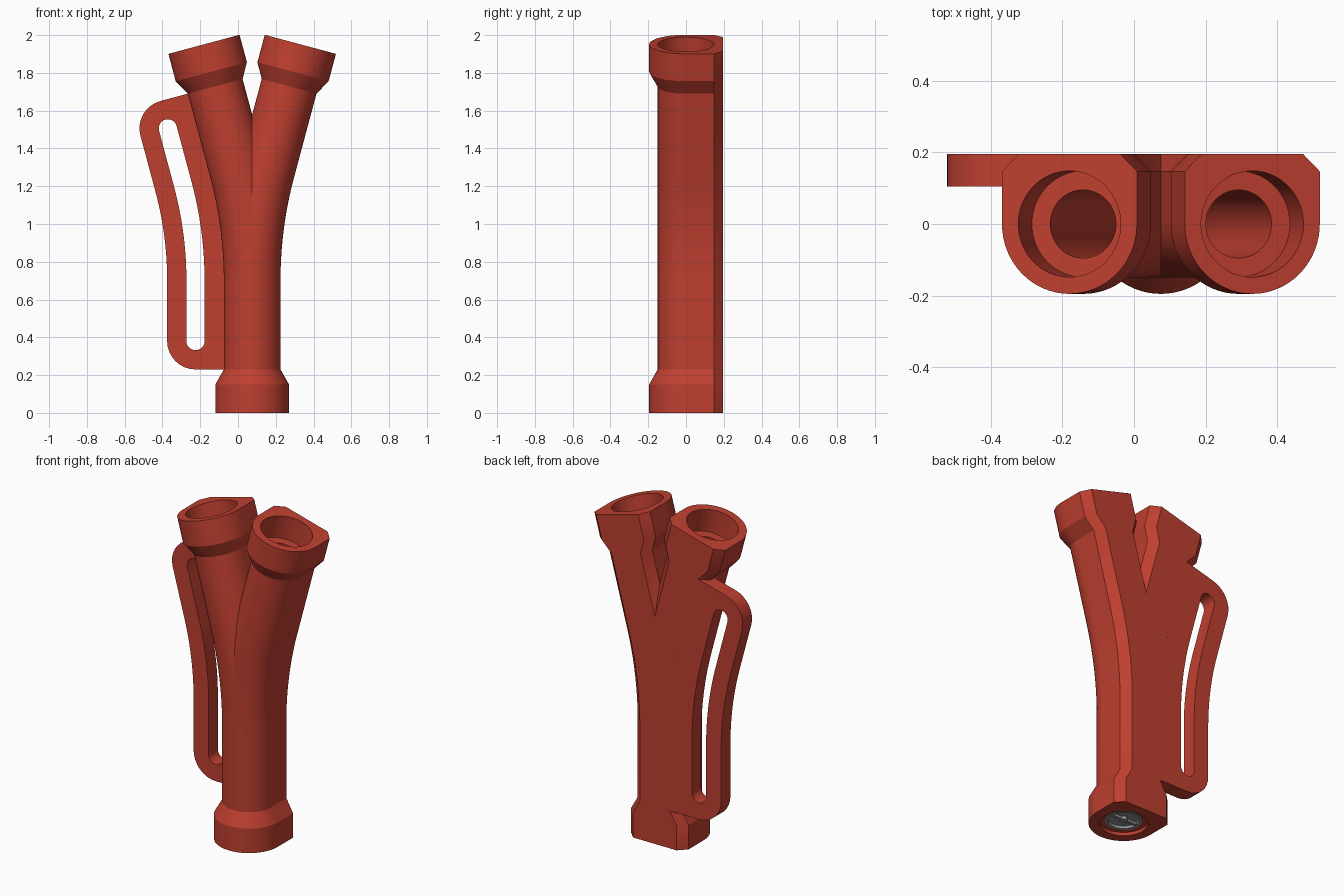
import bpy, bmesh, math
from mathutils import Vector

if "Cube" in bpy.data.objects:
    bpy.data.objects.remove(bpy.data.objects["Cube"])

CX = 0.075                       # symmetry line of the fork
TILT = math.radians(15)          # lean of each arm
BEND0, R = 0.70, 2.27            # start height and radius of the bend
BEND1 = BEND0 + R * TILT
END = BEND1 + 0.687              # length of the arm centreline
BACK = 0.195                     # flat back plane


def material(name, rgb):
    m = bpy.data.materials.new(name)
    m.diffuse_color = (*rgb, 1)
    m.use_nodes = True
    m.node_tree.nodes["Principled BSDF"].inputs["Base Color"].default_value = m.diffuse_color
    return m


RED = material("red plastic", (0.52, 0.05, 0.03))
GREY = material("grey metal", (0.28, 0.28, 0.28))


def on_path(s, off, y):
    """Point at length s along the left arm, off sideways, y in depth."""
    a = min(max((s - BEND0) / R, 0), TILT)
    x, z = -R * (1 - math.cos(a)), min(s, BEND0) + R * math.sin(a)
    extra = max(s - BEND1, 0)
    x -= extra * math.sin(a)
    z += extra * math.cos(a)
    return Vector((x + off * math.cos(a), y, z + off * math.sin(a)))


def finish(bm, name, mat, x=CX):
    bmesh.ops.recalc_face_normals(bm, faces=bm.faces)
    me = bpy.data.meshes.new(name)
    bm.to_mesh(me)
    bm.free()
    ob = bpy.data.objects.new(name, me)
    ob.location.x = x
    me.materials.append(mat)
    bpy.context.collection.objects.link(ob)
    bpy.ops.object.select_all(action='DESELECT')
    ob.select_set(True)
    bpy.context.view_layer.objects.active = ob
    bpy.ops.object.shade_smooth_by_angle(angle=math.radians(24))
    return ob


def skin(bm, rings, close=False):
    """Quads between successive closed rings of vertices."""
    pairs = list(zip(rings, rings[1:])) + ([(rings[-1], rings[0])] if close else [])
    for a, b in pairs:
        n = len(a)
        for i in range(n):
            j = (i + 1) % n
            bm.faces.new((a[i], a[j], b[j], b[i]))


def outer_section(r):
    """Round front, straight sides, chamfered flat back (64 points)."""
    corners = [(r, 0), (r, 0.147), (r - 0.048, BACK),
               (0.048 - r, BACK), (-r, 0.147), (-r, 0)]
    pts = []
    for (p, q), n in zip(zip(corners, corners[1:]), (8, 4, 8, 4, 8)):
        pts += [(p[0] + (q[0] - p[0]) * k / n, p[1] + (q[1] - p[1]) * k / n)
                for k in range(n)]
    return pts + [(r * math.cos(t), r * math.sin(t))
                  for t in (math.pi * (1 + k / 32) for k in range(32))]


def bore_section(r):
    return [(r * math.cos(math.tau * k / 64), r * math.sin(math.tau * k / 64))
            for k in range(64)]


# Forked pipe: outer skin out along one arm, bore back again, then mirrored
bend = [BEND0 + (BEND1 - BEND0) * k / 16 for k in range(17)]
outer = [(0, .195), (.15, .195), (.23, .15)] + [(s, .15) for s in bend] + \
        [(END - .23, .15), (END - .15, .195), (END, .195)]
bore = [(END, .148), (END - .147, .148), (END - .147, .095)] + \
       [(s, .095) for s in reversed(bend)] + \
       [(.15, .105), (.02, .105), (.02, .135), (0, .135)]
bm = bmesh.new()
rings = [[bm.verts.new(on_path(s, u, y)) for u, y in section(r)]
         for stations, section in ((outer, outer_section), (bore, bore_section))
         for s, r in stations]
skin(bm, rings, close=True)
bmesh.ops.recalc_face_normals(bm, faces=bm.faces)
bmesh.ops.bisect_plane(bm, geom=bm.verts[:] + bm.edges[:] + bm.faces[:], dist=1e-5,
                       plane_co=(0, 0, 0), plane_no=(1, 0, 0), clear_outer=True)
copy = bmesh.ops.duplicate(bm, geom=bm.verts[:] + bm.edges[:] + bm.faces[:])["geom"]
for v in copy:
    if isinstance(v, bmesh.types.BMVert):
        v.co.x = -v.co.x
bmesh.ops.reverse_faces(bm, faces=[f for f in copy if isinstance(f, bmesh.types.BMFace)])
bmesh.ops.remove_doubles(bm, verts=bm.verts, dist=1e-4)
finish(bm, "forked_pipe", RED)

# Handle: plate following the left arm, with a long rounded slot
S0, S1, MID, OUT, SLOT, IN = 0.38, END - 0.38, -0.30, 0.15, 0.048, -0.102


def handle_end(s, d):
    """(outer, slot) point pairs around one end, from the far side inward."""
    pairs = []
    for k in range(17):
        t = math.pi * k / 16
        c, n = -math.cos(t), math.sin(t)
        if k <= 8:
            o = (MID + OUT * c, s + d * OUT * n)
        elif k <= 12:
            o = (MID + (IN - MID) * (k - 8) / 4, s + d * OUT)
        else:
            o = (IN, s + d * OUT * (16 - k) / 4)
        pairs.append((o, (MID + SLOT * c, s + d * SLOT * n)))
    return pairs


steps = [S0 + (S1 - S0) * k / 28 for k in range(1, 28)]
loop = handle_end(S1, 1)
loop += [((IN, s), (MID + SLOT, s)) for s in reversed(steps)]
loop += handle_end(S0, -1)[::-1]
loop += [((MID - OUT, s), (MID - SLOT, s)) for s in steps]
bm = bmesh.new()
rings = [[bm.verts.new(on_path(p[side][1], p[side][0], y)) for p in loop]
         for side, y in ((0, 0.105), (0, BACK), (1, BACK), (1, 0.105))]
skin(bm, rings, close=True)
finish(bm, "handle", RED)


# Metal insert in the foot: backing disc, rim, cross bar and hub
def disc(name, r, z0, z1):
    bm = bmesh.new()
    low, high = ([bm.verts.new((x, y, z)) for x, y in bore_section(r)] for z in (z0, z1))
    skin(bm, [low, high])
    bm.faces.new(low)
    bm.faces.new(high)
    finish(bm, name, GREY)


disc("insert_disc", 0.104, 0.035, 0.05)
disc("insert_hub", 0.022, 0.015, 0.036)

bm = bmesh.new()
skin(bm, [[bm.verts.new((x, y, z)) for x, y in bore_section(r)]
          for r, z in ((.104, .018), (.104, .036), (.088, .036), (.088, .018))], close=True)
finish(bm, "insert_rim", GREY)

bm = bmesh.new()
bmesh.ops.create_cube(bm, size=1)
bmesh.ops.scale(bm, vec=(0.18, 0.016, 0.016), verts=bm.verts)
bmesh.ops.translate(bm, vec=(0, 0, 0.028), verts=bm.verts)
finish(bm, "insert_bar", GREY)
